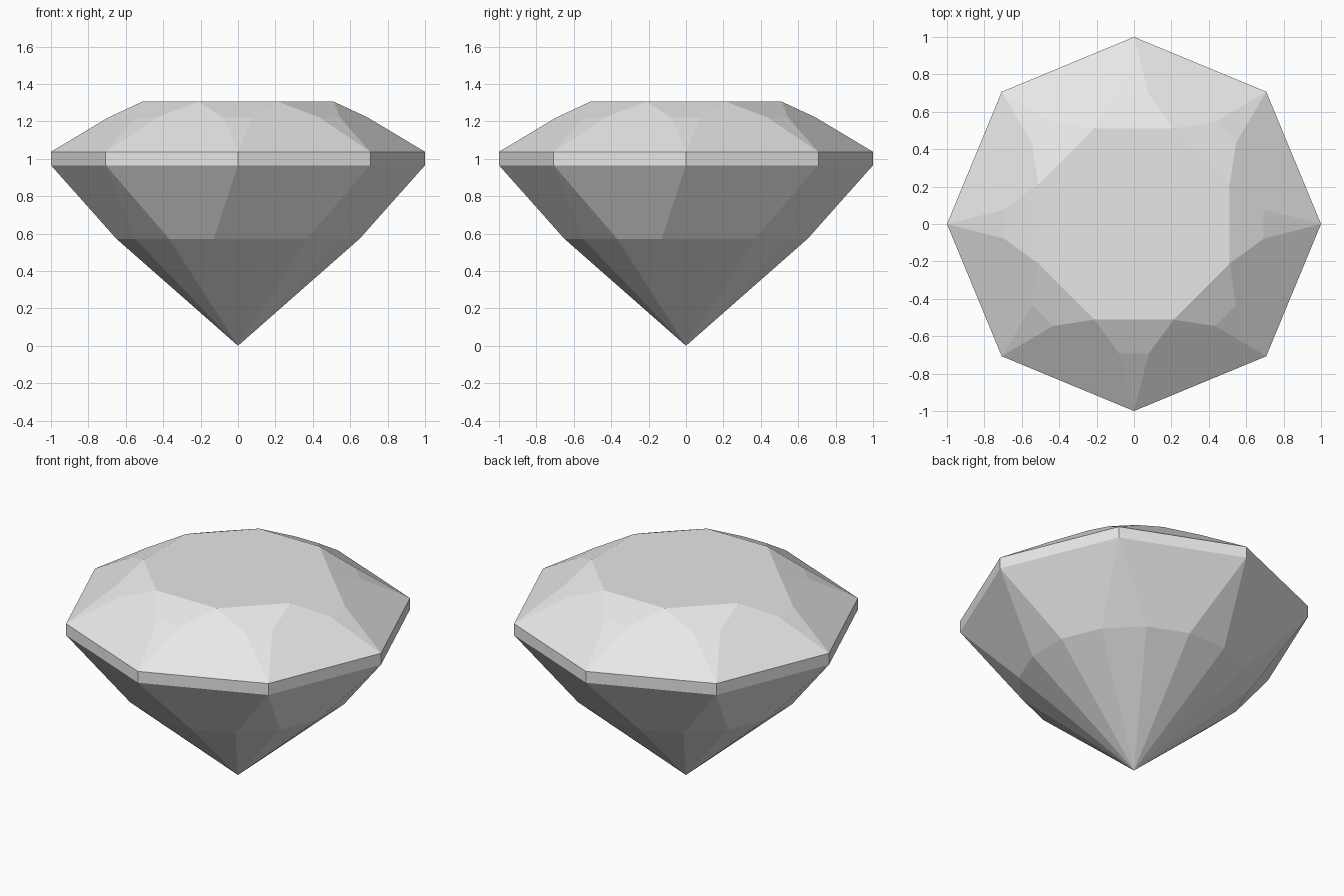
import bpy
import bmesh
from math import cos, sin, radians

cube = bpy.data.objects.get("Cube")
if cube:
    bpy.data.objects.remove(cube, do_unlink=True)

SIDES = 8
STEP = 360 / SIDES

bm = bmesh.new()


def ring(radius, z, offset=0.0):
    """One vertex per side, turned by offset degrees."""
    angles = [radians(i * STEP + offset) for i in range(SIDES)]
    return [bm.verts.new((radius * cos(a), radius * sin(a), z)) for a in angles]


# Rings from the tip up to the table; "before" and "after" flank each corner
tip = bm.verts.new((0, 0, 0))
low_before = ring(0.663, 0.572, -STEP / 4)
low_after = ring(0.663, 0.572, STEP / 4)
girdle_low = ring(1, 0.965)
girdle_high = ring(1, 1.037)
crown_before = ring(0.697, 1.221, -6.5)
crown_after = ring(0.697, 1.221, 6.5)
table = ring(0.554, 1.305, STEP / 2)

for i in range(SIDES):
    j = (i + 1) % SIDES
    facets = [
        # Pavilion: lower cone, then corner triangles and main facets
        (tip, low_after[i], low_before[i]),
        (tip, low_before[j], low_after[i]),
        (low_before[i], low_after[i], girdle_low[i]),
        (low_after[i], low_before[j], girdle_low[j], girdle_low[i]),
        # Girdle band
        (girdle_low[i], girdle_low[j], girdle_high[j], girdle_high[i]),
        # Crown: main facets, corner slivers and star facets
        (girdle_high[i], girdle_high[j], crown_before[j], table[i], crown_after[i]),
        (girdle_high[i], crown_after[i], crown_before[i]),
        (crown_before[i], crown_after[i], table[i], table[i - 1]),
    ]
    for facet in facets:
        bm.faces.new(facet)

# Flat table on top
bm.faces.new(table)
bmesh.ops.recalc_face_normals(bm, faces=bm.faces)

mesh = bpy.data.meshes.new("cut_gem")
bm.to_mesh(mesh)
bm.free()

# Single pale grey material
grey = bpy.data.materials.new("pale_grey")
grey.use_nodes = True
colour = (0.8, 0.8, 0.8, 1)
grey.diffuse_color = colour
grey.node_tree.nodes["Principled BSDF"].inputs["Base Color"].default_value = colour
mesh.materials.append(grey)

gem = bpy.data.objects.new("cut_gem", mesh)
bpy.context.collection.objects.link(gem)
